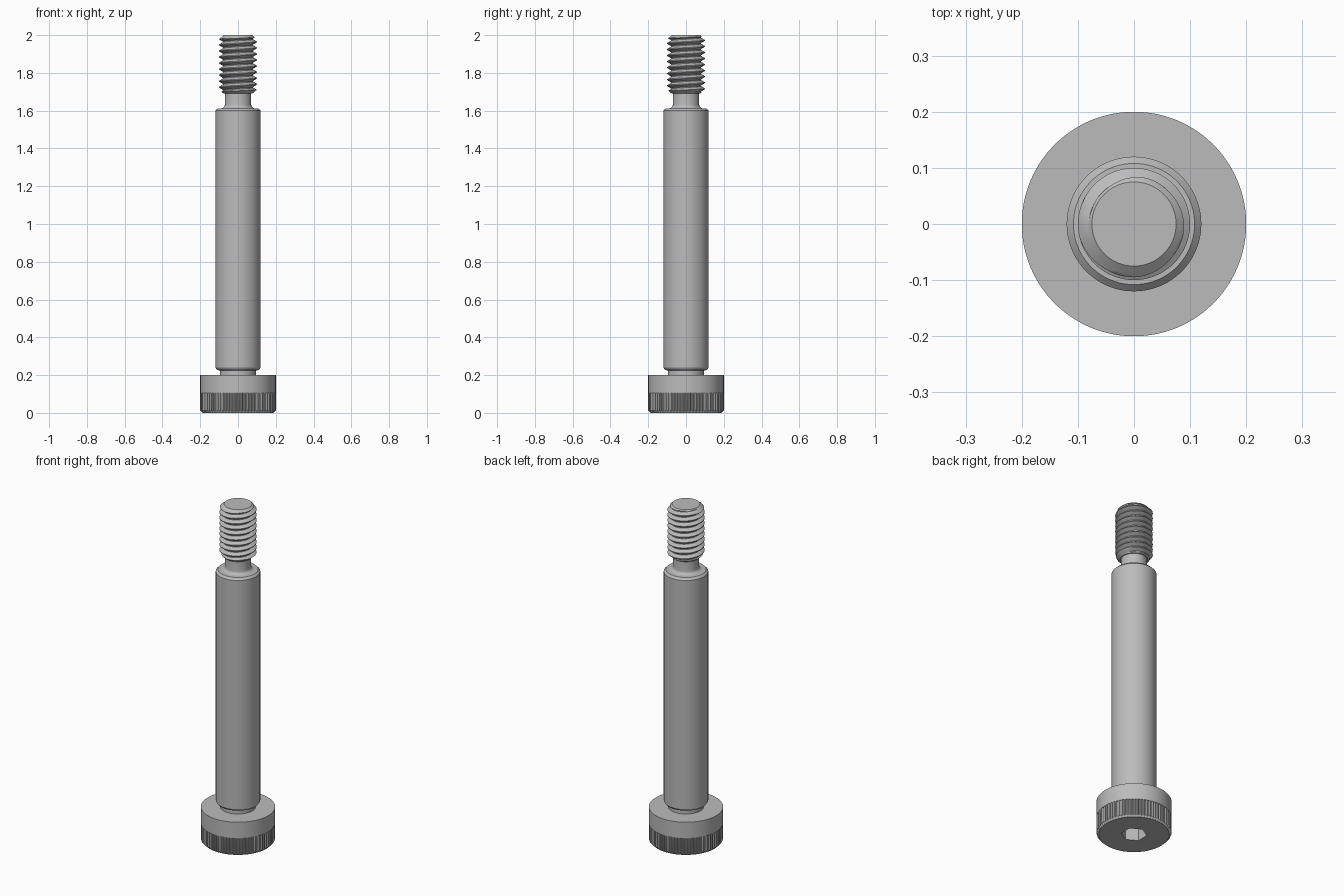
import bpy, bmesh, math
from math import pi, radians, cos

if "Cube" in bpy.data.objects:
    bpy.data.objects.remove(bpy.data.objects["Cube"])

steel = bpy.data.materials.new("steel grey")
steel.diffuse_color = (0.5, 0.5, 0.5, 1)
steel.use_nodes = True
steel.node_tree.nodes["Principled BSDF"].inputs["Base Color"].default_value = steel.diffuse_color


def loft(name, n, rows, smooth=30):
    """Stack closed rings; each row is (radius or radius function of index, z)."""
    bm = bmesh.new()
    rings = []
    for r, z in rows:
        rad = r if callable(r) else (lambda i, r=r: r)
        rings.append([bm.verts.new((rad(i) * cos(2 * pi * i / n),
                                    rad(i) * math.sin(2 * pi * i / n), z)) for i in range(n)])
    for a, b in zip(rings, rings[1:]):
        for i in range(n):
            j = (i + 1) % n
            bm.faces.new((a[i], a[j], b[j], b[i]))
    bm.faces.new(rings[0][::-1])
    bm.faces.new(rings[-1])
    return finish(name, bm, smooth)


def finish(name, bm, smooth):
    bmesh.ops.recalc_face_normals(bm, faces=bm.faces)
    me = bpy.data.meshes.new(name)
    bm.to_mesh(me)
    bm.free()
    me.materials.append(steel)
    ob = bpy.data.objects.new(name, me)
    bpy.context.collection.objects.link(ob)
    bpy.ops.object.select_all(action='DESELECT')
    ob.select_set(True)
    bpy.context.view_layer.objects.active = ob
    bpy.ops.object.shade_smooth_by_angle(angle=radians(smooth))
    return ob


# Head: hex socket, bevelled rim, knurled lower band, plain upper band
TEETH = 72
N = TEETH * 4


def hexagon(i):
    return 0.06 / cos((2 * pi * i / N + pi / 6) % (pi / 3) - pi / 6)


def knurl(i):
    return 0.2 if i % 4 < 2 else 0.194


loft("head", N, [(hexagon, 0.1), (hexagon, 0.0), (0.188, 0.0), (knurl, 0.012),
                 (knurl, 0.104), (0.2, 0.104), (0.2, 0.2)])

# Shoulder: undercut, long ground shank, chamfer, fillet into the thread relief
fillet = [(0.09 - 0.02 * math.sin(a), 1.632 - 0.02 * cos(a))
          for a in [k * pi / 12 for k in range(7)]]
loft("shoulder", 96, [(0.096, 0.199), (0.096, 0.224), (0.112, 0.228), (0.12, 0.24),
                      (0.12, 1.6), (0.108, 1.612)] + fillet + [(0.07, 1.7)])

# Thread: one helical surface, trimmed by end chamfers
Z0, Z1, PITCH, SEG = 1.69, 2.0, 0.032, 64
MAJOR, MINOR = 0.1, 0.08
SHAPE = [(0.0, 0), (0.125, 0), (0.22, 0.25), (0.315, 0.5), (0.41, 0.75), (0.5, 1),
         (0.625, 1), (0.72, 0.75), (0.815, 0.5), (0.91, 0.25)]

bm = bmesh.new()
turns = math.ceil((Z1 - Z0) / PITCH) + 2
path = [(t + f, h) for t in range(-1, turns) for f, h in SHAPE]
cols = []
for i in range(SEG + 1):
    a = 2 * pi * i / SEG
    col = []
    for p, h in path:
        z = min(max(Z0 + PITCH * (p + i / SEG), Z0), Z1)
        r = min(MINOR + (MAJOR - MINOR) * h, 0.075 + (Z1 - z) * 1.2, 0.075 + (z - Z0) * 1.2)
        col.append(bm.verts.new((r * cos(a), r * math.sin(a), z)))
    cols.append(col)
for a, b in zip(cols, cols[1:]):
    for k in range(len(path) - 1):
        bm.faces.new((a[k], b[k], b[k + 1], a[k + 1]))
bmesh.ops.remove_doubles(bm, verts=bm.verts, dist=0.00005)
bmesh.ops.holes_fill(bm, edges=[e for e in bm.edges if e.is_boundary], sides=0)
finish("thread", bm, 30)
